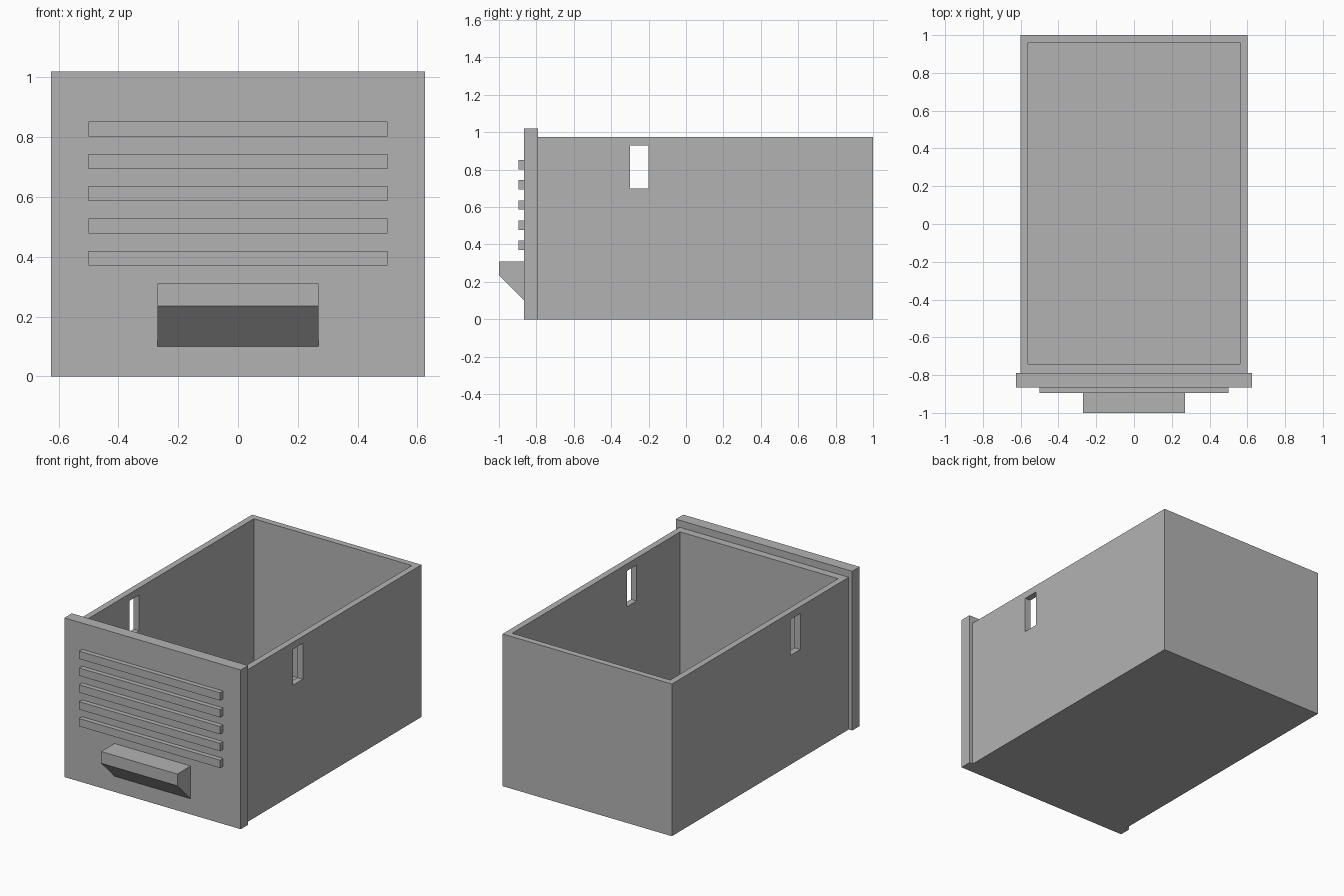
import bpy
import bmesh

if "Cube" in bpy.data.objects:
    bpy.data.objects.remove(bpy.data.objects["Cube"])

GREY = (0.45, 0.45, 0.45, 1.0)
grey = bpy.data.materials.new("plain grey")
grey.use_nodes = True
grey.diffuse_color = GREY
grey.node_tree.nodes["Principled BSDF"].inputs["Base Color"].default_value = GREY


def prism(name, profile, half_width):
    """Extrude a (y, z) side profile symmetrically across x."""
    bm = bmesh.new()
    face = bm.faces.new([bm.verts.new((-half_width, y, z)) for y, z in profile])
    side = bmesh.ops.extrude_face_region(bm, geom=[face])["geom"]
    verts = [v for v in side if isinstance(v, bmesh.types.BMVert)]
    bmesh.ops.translate(bm, verts=verts, vec=(2 * half_width, 0, 0))
    bmesh.ops.recalc_face_normals(bm, faces=bm.faces)
    mesh = bpy.data.meshes.new(name)
    bm.to_mesh(mesh)
    bm.free()
    mesh.materials.append(grey)
    obj = bpy.data.objects.new(name, mesh)
    bpy.context.collection.objects.link(obj)
    return obj


def box(name, half_width, y0, y1, z0, z1):
    return prism(name, [(y0, z0), (y1, z0), (y1, z1), (y0, z1)], half_width)


def cut(target, cutter):
    cutter.hide_render = True
    cutter.hide_set(True)
    cutter.display_type = 'WIRE'
    mod = target.modifiers.new(cutter.name, 'BOOLEAN')
    mod.operation = 'DIFFERENCE'
    mod.solver = 'EXACT'
    mod.object = cutter
    bpy.context.view_layer.objects.active = target
    bpy.ops.object.modifier_apply(modifier=mod.name)
    bpy.data.objects.remove(cutter)


# Open tray with a slot through both side walls
tray = box("drawer_tray", 0.6, -0.79, 1.0, 0.0, 0.975)
cut(tray, box("cavity_cutter", 0.56, -0.74, 0.96, 0.04, 1.2))
cut(tray, box("slot_cutter", 0.8, -0.3, -0.2, 0.7, 0.93))

# Front panel
box("front_panel", 0.625, -0.865, -0.79, 0.0, 1.02)

# Raised horizontal ribs
for i in range(5):
    z = 0.37 + i * 0.108
    box(f"front_rib_{i + 1}", 0.5, -0.895, -0.865, z, z + 0.05)

# Wedge-shaped pull handle
prism("pull_handle", [(-0.865, 0.1), (-0.865, 0.31), (-1.0, 0.31), (-1.0, 0.235)], 0.27)
